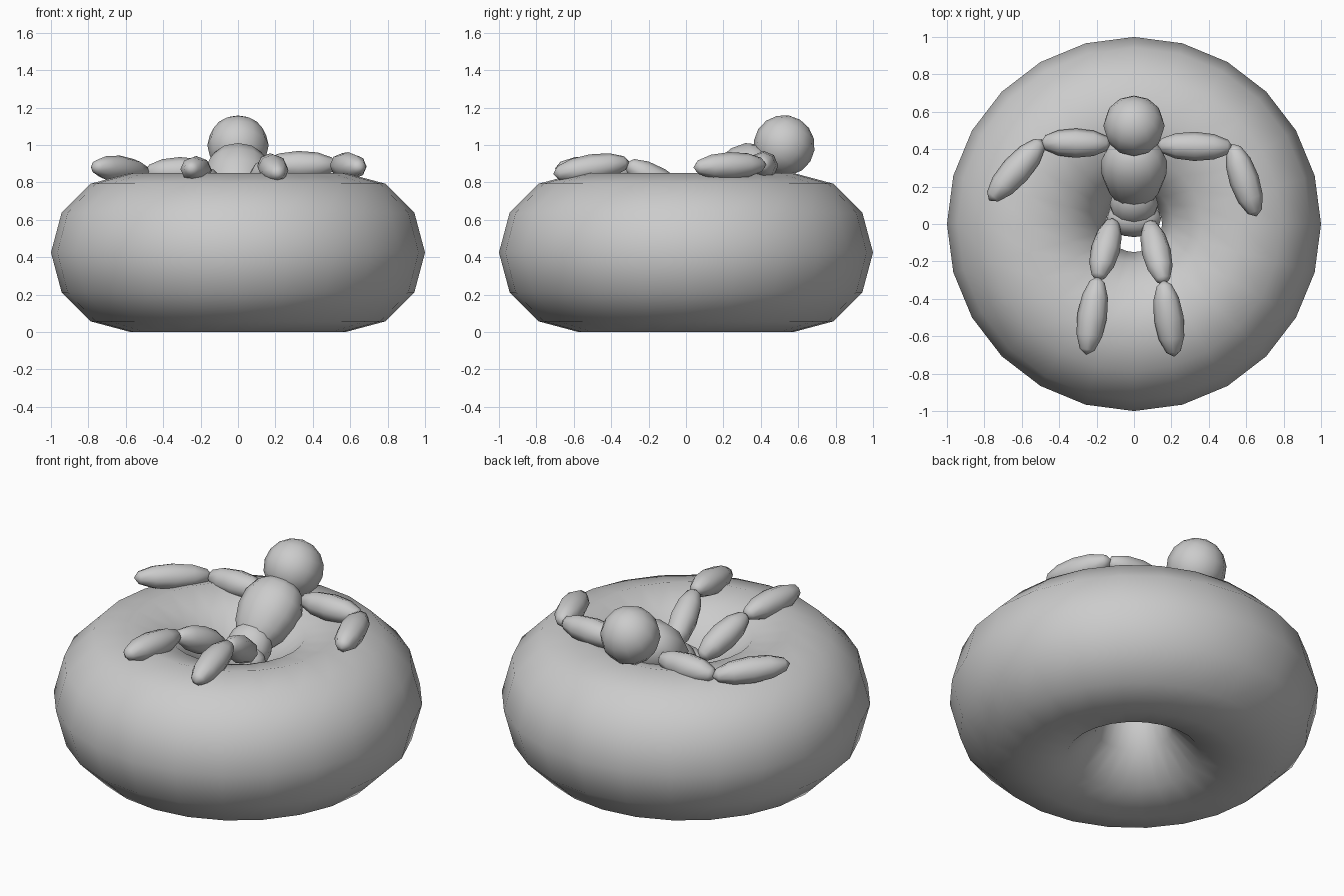
import bpy
from mathutils import Vector, Matrix

if "Cube" in bpy.data.objects:
    bpy.data.objects.remove(bpy.data.objects["Cube"])


def smooth(obj, name):
    obj.name = name
    for p in obj.data.polygons:
        p.use_smooth = True
    return obj


def ellipsoid(name, a, b, rx, ry, segs=8, rings=6, taper=0.0):
    """Low-poly ellipsoid with its poles at a and b; taper widens the b end."""
    a, b = Vector(a), Vector(b)
    axis = b - a
    bpy.ops.mesh.primitive_uv_sphere_add(segments=segs, ring_count=rings, radius=1)
    obj = bpy.context.object
    z = axis.normalized()
    side = Vector((1, 0, 0)) if abs(z.x) < 0.7 else Vector((0, 0, 1))
    y = z.cross(side).normalized()
    x = y.cross(z)
    rot = Matrix((x, y, z)).transposed()
    for v in obj.data.vertices:
        k = 1 + taper * v.co.z
        p = Vector((v.co.x * rx * k, v.co.y * ry * k, v.co.z * axis.length / 2))
        v.co = rot @ p + (a + b) / 2
    return smooth(obj, name)


# inflatable ring
bpy.ops.mesh.primitive_torus_add(major_segments=24, minor_segments=12,
                                 major_radius=0.575, minor_radius=0.425,
                                 location=(0, 0, 0.425))
smooth(bpy.context.object, "swim_ring")

# head and trunk, leaning back over the hole
ellipsoid("head", (0, 0.44, 0.86), (0, 0.61, 1.135), 0.164, 0.164, 12, 8)
ellipsoid("torso", (0, 0.09, 0.66), (0, 0.45, 0.96), 0.175, 0.15, 12, 8, 0.22)
ellipsoid("belly", (0, 0.02, 0.58), (0, 0.19, 0.80), 0.13, 0.11, 12, 8)
ellipsoid("pelvis", (-0.145, 0.03, 0.65), (0.145, 0.03, 0.65), 0.10, 0.10, 12, 8)

# limbs: root, joint, tip
limbs = {
    "left_arm": ((-0.12, 0.43, 0.86), (-0.50, 0.435, 0.855), (-0.775, 0.125, 0.885)),
    "right_arm": ((0.12, 0.42, 0.885), (0.53, 0.41, 0.895), (0.655, 0.04, 0.88)),
    "left_leg": ((-0.11, 0.03, 0.70), (-0.195, -0.30, 0.86), (-0.255, -0.70, 0.875)),
    "right_leg": ((0.08, 0.02, 0.70), (0.16, -0.32, 0.905), (0.215, -0.71, 0.845)),
}
for name, (root, joint, tip) in limbs.items():
    root, joint, tip = Vector(root), Vector(joint), Vector(tip)
    lap = (tip - joint).normalized() * 0.02
    ellipsoid("upper_" + name, root, joint, 0.078, 0.078)
    ellipsoid("lower_" + name, joint - lap, tip, 0.08, 0.074)
